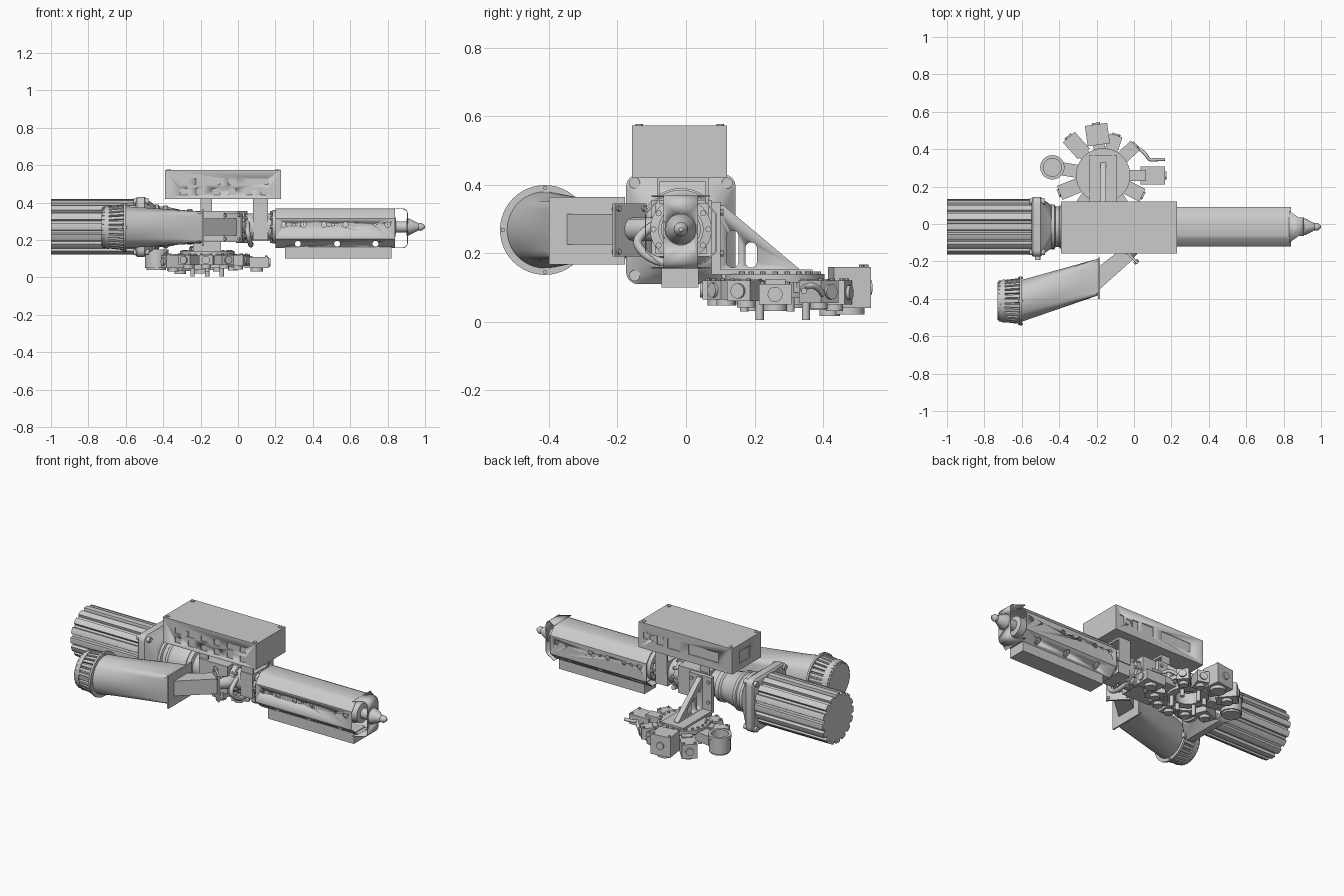
import bpy, bmesh, math
from mathutils import Vector, Matrix

if "Cube" in bpy.data.objects:
    bpy.data.objects.remove(bpy.data.objects["Cube"])

CY, CZ = -0.015, 0.27          # machine axis
TAU = math.tau

def finish(name, bm, angle=35):
    bmesh.ops.recalc_face_normals(bm, faces=bm.faces)
    me = bpy.data.meshes.new(name)
    bm.to_mesh(me)
    bm.free()
    me.shade_smooth()
    me.set_sharp_from_angle(angle=math.radians(angle))
    ob = bpy.data.objects.new(name, me)
    bpy.context.collection.objects.link(ob)
    return ob

def box(bm, x0, x1, y0, y1, z0, z1, M=Matrix()):
    S = Matrix.Translation(((x0+x1)/2, (y0+y1)/2, (z0+z1)/2)) @ Matrix.Diagonal((x1-x0, y1-y0, z1-z0, 1))
    bmesh.ops.create_cube(bm, size=1, matrix=M @ S)

def cyl(bm, p, q, r, r2=None, n=20, M=Matrix()):
    p, q = Vector(p), Vector(q)
    T = Matrix.Translation((p+q)/2) @ (q-p).to_track_quat('Z', 'Y').to_matrix().to_4x4()
    bmesh.ops.create_cone(bm, cap_ends=True, segments=n, radius1=r, radius2=r if r2 is None else r2,
                          depth=(q-p).length, matrix=M @ T)

def loft(bm, rings, caps=True, closed=False):
    vs = [[bm.verts.new(p) for p in r] for r in rings]
    n = len(vs[0])
    for a, b in list(zip(vs, vs[1:])) + ([(vs[-1], vs[0])] if closed else []):
        for i in range(n):
            bm.faces.new((a[i], a[(i+1) % n], b[(i+1) % n], b[i]))
    if caps and not closed:
        bm.faces.new(vs[0])
        bm.faces.new(vs[-1])

def ring_x(x, r, n=48, y=CY, z=CZ):
    return [(x, y + r*math.cos(TAU*i/n), z + r*math.sin(TAU*i/n)) for i in range(n)]

def lathe_x(bm, prof, n=48, y=CY, z=CZ):
    loft(bm, [ring_x(x, r, n, y, z) for x, r in prof])

def gear_x(x, r_out, r_in, teeth, y, z):
    pts = []
    for i in range(teeth):
        for f, r in ((-.3, r_out), (0, r_out*1.01), (.3, r_out), (.38, r_in), (.62, r_in)):
            a = TAU*(i+f)/teeth
            pts.append((x, y + r*math.cos(a), z + r*math.sin(a)))
    return pts

def square_x(x, h, c, k=5):
    pts = []
    for q, (sy, sz) in enumerate(((1, 1), (-1, 1), (-1, -1), (1, -1))):
        for j in range(k):
            a = (q + j/(k-1))*math.pi/2
            pts.append((x, CY + sy*(h-c) + c*math.cos(a), CZ + sz*(h-c) + c*math.sin(a)))
    return pts

def cut(ob, bm):
    c = finish(ob.name + "_cutter", bm)
    c.hide_render = True
    c.hide_set(True)
    m = ob.modifiers.new("holes", 'BOOLEAN')
    m.object, m.operation, m.solver = c, 'DIFFERENCE', 'EXACT'

def pipe(name, pts, r):
    cu = bpy.data.curves.new(name, 'CURVE')
    cu.dimensions, cu.bevel_depth, cu.bevel_resolution, cu.use_fill_caps = '3D', r, 4, True
    s = cu.splines.new('NURBS')
    s.points.add(len(pts)-1)
    for p, co in zip(s.points, pts):
        p.co = (*co, 1)
    s.use_endpoint_u, s.order_u = True, 3
    bpy.context.collection.objects.link(bpy.data.objects.new(name, cu))

# finned motor
bm = bmesh.new()
loft(bm, [gear_x(x, .147, .131, 16, CY, CZ) for x in (-1, -.54)])
finish("motor", bm)

# gearbox flange with corner bolts and neck
bm = bmesh.new()
loft(bm, [square_x(-.548, .15, .03), square_x(-.54, .16, .035), square_x(-.5, .16, .035), square_x(-.49, .15, .04),
          square_x(-.455, .125, .08), square_x(-.44, .115, .1)])
for sy in (-1, 1):
    for sz in (-1, 1):
        cyl(bm, (-.56, CY+sy*.135, CZ+sz*.135), (-.475, CY+sy*.135, CZ+sz*.135), .016)
cyl(bm, (-.515, -.17, .2), (-.515, -.192, .2), .015)
finish("gearbox_flange", bm)
bm = bmesh.new()
lathe_x(bm, [(-.46, .113), (-.44, .12), (-.425, .12), (-.42, .108), (-.4, .108), (-.395, .115), (-.38, .115),
             (-.37, .105), (-.28, .085), (-.27, .095), (-.245, .095), (-.24, .075), (-.18, .075)])
finish("gearbox_neck", bm)

# feed block, couplings and barrel
bm = bmesh.new()
box(bm, -.19, .0, -.1, .075, .19, .355)
box(bm, .08, .16, -.09, .06, .2, .345)
finish("feed_block", bm)
bm = bmesh.new()
lathe_x(bm, [(0, .07), (.005, .085), (.035, .085), (.04, .072), (.18, .072), (.185, .09), (.21, .09), (.215, .058),
             (.84, .058), (.845, .03), (.905, .03)])
for x in (.3, .45, .6, .75):
    lathe_x(bm, [(x-.05, .066), (x+.05, .066)])
for x in (.02, .2):
    for i in range(10):
        a = TAU*i/10
        p = (CY+.08*math.cos(a), CZ+.08*math.sin(a))
        cyl(bm, (x-.03, *p), (x+.03, *p), .009, n=8)
finish("barrel", bm)

# nozzle
bm = bmesh.new()
lathe_x(bm, [(.86, .03), (.9, .03), (.9, .045), (.915, .045), (.965, .019), (.975, .021), (.985, .019), (1.0, .006)], 32)
finish("nozzle", bm)

# heat shroud: open folded sheet with vent holes
half = [(.045, .368), (.065, .361), (.105, .315), (.105, .205), (.05, .157)]
prof = half + [(-y, z) for y, z in reversed(half)]
def section(x, s):
    return [(x, CY + y*s, CZ + (z-.2625)*s - .0075) for y, z in prof]
bm = bmesh.new()
loft(bm, [section(.2, 1), section(.84, 1), section(.84, .965), section(.2, .965)], closed=True)
shroud = finish("heat_shroud", bm)
bm = bmesh.new()
for x, r in ((.245, .014), (.35, .014), (.46, .014), (.575, .014), (.8, .014), (.3, .007), (.51, .007), (.73, .007)):
    cyl(bm, (x, -.2, .282), (x, .2, .282), r, n=16)
for x in (.32, .53, .735):
    cyl(bm, (x, -.2, .18), (x, .2, .18), .016, n=16)
cut(shroud, bm)

# bent strip around the nozzle end of the shroud
path = [(.83, .369)] + [(.88+.028*math.sin(a), .341+.028*math.cos(a)) for a in (0, .4, .8, 1.2, 1.57)]
path += [(x, .525-z) for x, z in reversed(path)]
bm = bmesh.new()
rows = []
for x, z in path:
    w = .085 if x < .85 else .05
    rows.append([(x, CY-w, z), (x, CY+w, z)])
vs = [[bm.verts.new(p) for p in r] for r in rows]
for a, b in zip(vs, vs[1:]):
    bm.faces.new((a[0], a[1], b[1], b[0]))
end = finish("shroud_end_strip", bm)
end.modifiers.new("sheet", 'SOLIDIFY').thickness = .004
bm = bmesh.new()
cyl(bm, (.88, CY, CZ), (.95, CY, CZ), .046, n=32)
cut(end, bm)
bm = bmesh.new()
box(bm, .25, .82, -.072, .036, .1, .165)
finish("shroud_under_tray", bm)

# control box: hollow with ports
bm = bmesh.new()
box(bm, -.39, .23, -.157, .12, .42, .573)
ctrl = finish("control_box", bm)
bm = bmesh.new()
box(bm, -.382, .222, -.149, .112, .428, .565)
for i in range(6):
    for z in (.513, .457):
        x = -.29 + i*.0865
        box(bm, x-.02, x+.02, -.2, -.152, z-.017, z+.017)
for x0, x1, z0, z1 in ((.17, .2, .48, .52), (.07, .11, .47, .52), (-.04, .04, .465, .525), (-.3, -.1, .465, .525)):
    box(bm, x0, x1, .115, .2, z0, z1)
cyl(bm, (.14, .115, .495), (.14, .2, .495), .018)
box(bm, -.5, -.385, -.05, .05, .46, .53)
cut(ctrl, bm)
bm = bmesh.new()
for x in (-.37, .21):
    for y in (-.137, .1):
        cyl(bm, (x, y, .57), (x, y, .577), .011, n=12)
finish("box_screws", bm)
bm = bmesh.new()
for x0, x1 in ((-.2, -.14), (.08, .16)):
    box(bm, x0, x1, -.085, .065, .408, .42)
    for y in (-.085, .057):
        box(bm, x0, x1, y, y+.008, .27, .42)
finish("box_brackets", bm)

# material inlet: ribbed cap, flange, tapering duct
HY = -.412
bm = bmesh.new()
loft(bm, [gear_x(x, r, r-.012, 28, HY, .268) for x, r in ((-.725, .108), (-.605, .122))])
lathe_x(bm, [(-.73, .1), (-.7, .115), (-.69, .115)], y=HY, z=.268)
lathe_x(bm, [(-.612, .131), (-.6, .131)], y=HY, z=.268)
for i in range(4):
    a = TAU*i/4
    p = (HY+.123*math.cos(a), .268+.123*math.sin(a))
    cyl(bm, (-.62, *p), (-.594, *p), .006, n=8)
finish("inlet_cap", bm)
bm = bmesh.new()
def rect_ring(t, n=48):
    out = []
    for i in range(n):
        c, s = math.cos(TAU*(i+.5)/n), math.sin(TAU*(i+.5)/n)
        k = 1/max(abs(c), abs(s))
        out.append((-.605+t*.415, (HY+.112*c)*(1-t) + (-.283+.098*c*k)*t, (.268+.112*s)*(1-t) + (.268+.085*s*k)*t))
    return out
loft(bm, [rect_ring(t) for t in (0, .25, .5, .75, 1)])
box(bm, -.192, -.182, -.4, -.178, .168, .364)
finish("inlet_duct", bm)

# angled chute with mounting plate and elbow pipe
bm = bmesh.new()
loft(bm, [[(x, a, .225), (x, a, .315), (X, b, .315), (X, b, .225)] for x, a, X, b in
          ((-.185, -.35, -.185, -.225), (.0, -.185, -.075, -.14))])
M = Matrix.Translation((-.025, -.165, 0)) @ Matrix.Rotation(math.radians(-45), 4, 'Z')
box(bm, -.065, .065, -.006, .006, .19, .345, M)
for x in (-.052, .052):
    for z in (.205, .33):
        cyl(bm, (x, -.014, z), (x, .014, z), .008, n=8, M=M)
finish("feed_chute", bm)
pipe("feed_elbow", [(-.06, -.19, .27), (.0, -.13, .27), (.02, -.1, .27), (.02, -.04, .27)], .034)
pipe("coolant_hose", [(.05, -.08, .29), (.05, -.15, .25), (.06, -.13, .2), (.07, -.06, .165), (.07, .02, .18)], .013)

# gusset bracket between feed block and carousel
bm = bmesh.new()
loft(bm, [[(x, .085, .145), (x, .085, .34), (x, .11, .34), (x, .33, .155), (x, .33, .145)] for x in (-.18, -.15)])
gus = finish("gusset", bm)
bm = bmesh.new()
for y, z0, z1 in ((.136, .175, .25), (.19, .175, .215)):
    loft(bm, [[(x, y + .017*math.cos(a), (z1 if k < 12 else z0) + .017*math.sin(a))
               for k, a in enumerate([math.pi*j/11 for j in range(12)] + [math.pi+math.pi*j/11 for j in range(12)])]
              for x in (-.25, -.1)])
cut(gus, bm)
bm = bmesh.new()
box(bm, -.24, -.09, .075, .1, .14, .35)
box(bm, -.24, -.09, .075, .37, .138, .152)
for x in (-.22, -.11):
    for z in (.2, .32):
        cyl(bm, (x, .1, z), (x, .11, z), .01, n=10)
finish("carousel_bracket", bm)

# carousel ring with bolts and pegs
C = Matrix.Translation((-.165, .26, 0))
def ring_z(r, z, n=64):
    return [C @ Vector((r*math.cos(TAU*i/n), r*math.sin(TAU*i/n), z)) for i in range(n)]
bm = bmesh.new()
loft(bm, [ring_z(*p) for p in ((.07, .115), (.145, .115), (.145, .14), (.07, .14))], closed=True)
loft(bm, [ring_z(*p) for p in ((.07, .07), (.115, .07), (.115, .117), (.07, .117))], closed=True)
for i in range(22):
    a = TAU*i/22
    p = (.128*math.cos(a), .128*math.sin(a))
    cyl(bm, (*p, .1), (*p, .147), .008, n=8, M=C)
for i in range(6):
    a = TAU*(i+.5)/6
    p = (.09*math.cos(a), .09*math.sin(a))
    cyl(bm, (*p, .005 if i % 2 else .03), (*p, .08), .012, n=14, M=C)
finish("carousel_ring", bm)

# tool modules around the ring: angle, inner r, outer r, width, bottom z, top z
mods = [(0, .2, .33, .095, .05, .11), (43, .14, .235, .07, .055, .12), (72, .14, .225, .07, .05, .12),
        (98, .165, .275, .12, .04, .16), (132, .155, .275, .085, .035, .12), (202, .14, .25, .08, .05, .12),
        (235, .13, .215, .075, .065, .12), (268, .13, .21, .075, .065, .12), (302, .13, .21, .075, .065, .12),
        (333, .135, .235, .075, .06, .12)]
bm = bmesh.new()
for ang, r0, r1, w, z0, z1 in mods:
    M = C @ Matrix.Rotation(math.radians(ang), 4, 'Z')
    box(bm, .11, r0+.03, -.03, .03, .085, .125, M)
    box(bm, r0, r1, -w/2, w/2, z0, z1, M)
    rm = (r0+r1)/2
    cyl(bm, (rm, 0, z0-.018), (rm, 0, z0+.01), w*.36, M=M)
    cyl(bm, (r1-.01, 0, (z0+z1)/2), (r1+.009, 0, (z0+z1)/2), .022, n=16, M=M)
    for s in (-1, 1):
        cyl(bm, (r1-.014, s*(w/2-.012), z0), (r1-.014, s*(w/2-.012), z1+.007), .007, n=8, M=M)
finish("tool_modules", bm)
bm = bmesh.new()
M = C @ Matrix.Rotation(math.radians(171), 4, 'Z')
R = M @ Matrix.Translation((.275, 0, 0))
loft(bm, [[R @ Vector((r*math.cos(TAU*i/40), r*math.sin(TAU*i/40), z)) for i in range(40)]
          for r, z in ((.048, .05), (.06, .05), (.06, .13), (.065, .13), (.065, .15), (.048, .15))], closed=True)
cyl(bm, (0, 0, .04), (0, 0, .06), .052, n=40, M=R)
box(bm, .12, .225, -.035, .035, .07, .125, M)
finish("round_tool_module", bm)
pipe("tool_hose", [(.03, .4, .08), (.06, .38, .11), (.08, .34, .1), (.12, .345, .09), (.165, .345, .09)], .009)
